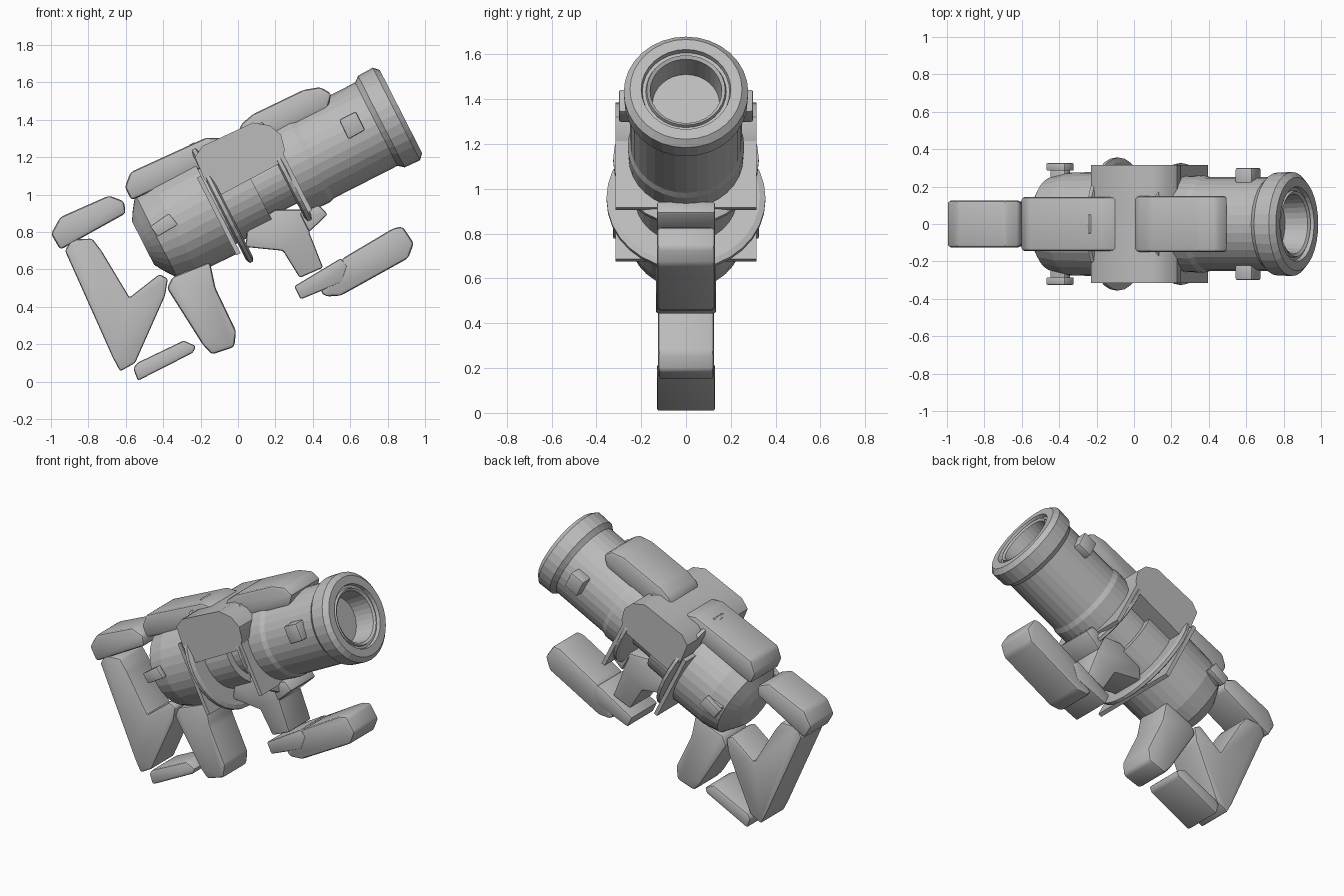
import bpy
import bmesh
import math
from mathutils import Matrix, Vector

default = bpy.data.objects.get("Cube")
if default:
    bpy.data.objects.remove(default, do_unlink=True)

# One grey finish for every part
grey = bpy.data.materials.new("plain_grey")
grey.use_nodes = True
colour = (0.5, 0.5, 0.5, 1)
grey.diffuse_color = colour
grey.node_tree.nodes["Principled BSDF"].inputs["Base Color"].default_value = colour

# The whole body is tilted: its long axis rises towards +x
TILT = Matrix.Translation((0, 0, 1)) @ Matrix.Rotation(math.radians(-27), 4, "Y")


def finish(name, bm, smooth, matrix):
    bmesh.ops.recalc_face_normals(bm, faces=bm.faces)
    mesh = bpy.data.meshes.new(name)
    bm.to_mesh(mesh)
    bm.free()
    mesh.materials.append(grey)
    if smooth:
        mesh.shade_smooth()
        mesh.set_sharp_from_angle(angle=math.radians(35))
    obj = bpy.data.objects.new(name, mesh)
    obj.matrix_world = matrix
    bpy.context.collection.objects.link(obj)
    return obj


def slab(name, outline, near, far, bevel=0.012, matrix=Matrix()):
    """Side outline in x and z, extruded from y=near to y=far, with rounded edges."""
    bm = bmesh.new()
    face = bm.faces.new([bm.verts.new((x, near, z)) for x, z in outline])
    extruded = bmesh.ops.extrude_face_region(bm, geom=[face])["geom"]
    moved = [v for v in extruded if isinstance(v, bmesh.types.BMVert)]
    bmesh.ops.translate(bm, verts=moved, vec=(0, far - near, 0))
    bmesh.ops.recalc_face_normals(bm, faces=bm.faces)
    if bevel:
        bmesh.ops.bevel(bm, geom=bm.edges[:], offset=bevel, offset_type="OFFSET",
                        segments=2, profile=0.5, affect="EDGES", clamp_overlap=True)
    return finish(name, bm, True, matrix)


def centred_slab(name, outline, half_width, bevel=0.012, matrix=Matrix()):
    return slab(name, outline, -half_width, half_width, bevel, matrix)


def side_pair(name, outline, inner, outer, bevel=0.006):
    for side, sign in (("left", 1), ("right", -1)):
        slab(f"{name}_{side}", outline, sign * inner, sign * outer, bevel)


def rectangle(left, right, bottom, top):
    return [(left, bottom), (right, bottom), (right, top), (left, top)]


def lathe(name, profile, sides=32):
    """Profile of distance along the axis and radius, turned around the tilted axis."""
    bm = bmesh.new()
    verts = [bm.verts.new((u, 0, r)) for u, r in profile]
    edges = [bm.edges.new(pair) for pair in zip(verts, verts[1:])]
    bmesh.ops.spin(bm, geom=verts + edges, cent=(0, 0, 0), axis=Vector((1, 0, 0)),
                   angle=math.tau, steps=sides, use_duplicate=False)
    bmesh.ops.remove_doubles(bm, verts=bm.verts, dist=0.0005)
    return finish(name, bm, False, TILT)


# Turned parts along the axis
lathe("rear_body", [(-.57, 0), (-.57, .13), (-.54, .18), (-.49, .25), (-.38, .275),
                    (-.13, .28), (-.13, 0)])
lathe("core_tube", [(-.14, 0), (-.14, .23), (.1, .23), (.1, .185), (.3, .185), (.3, 0)])
lathe("barrel", [(.27, 0), (.27, .255), (.42, .26), (.45, .25), (.83, .25), (.83, 0)])
lathe("muzzle_ring", [(.8, 0), (.83, .25), (.845, .262), (.86, .275), (.95, .278),
                      (.978, .25), (.978, .2), (.955, .195), (.955, .18), (.97, .175),
                      (.96, .16), (.77, .145), (.77, 0)])
lathe("rear_flange", [(-.12, 0), (-.12, .33), (-.11, .355), (-.09, .355), (-.08, .33), (-.08, 0)])
lathe("front_flange", [(.26, 0), (.26, .3), (.27, .325), (.29, .325), (.3, .3), (.3, 0)])

# Housing that straddles the core, with its end plates
centred_slab("housing", [(-.23, 1.2), (-.19, 1.26), (.08, 1.385), (.17, 1.37), (.23, 1.32),
                         (.25, 1.24), (.23, 1.17), (-.09, 1.0), (-.18, 1.08)], .315, 0)
centred_slab("rear_plate", rectangle(-.155, -.13, -.285, .18), .315, 0, TILT)
centred_slab("front_plate", rectangle(.29, .315, -.255, .08), .315, 0, TILT)

# Cushioned top pads
centred_slab("rear_top_pad", [(-.605, 1.04), (-.575, 1.12), (-.17, 1.305), (-.07, 1.3),
                              (-.07, 1.2), (-.57, .97)], .145, .018)
centred_slab("front_top_pad", [(0, 1.33), (.02, 1.38), (.08, 1.43), (.35, 1.56), (.44, 1.575),
                               (.5, 1.54), (.48, 1.46), (.02, 1.24)], .15, .018)
slab("pad_tab", [(-.26, 1.24), (-.24, 1.28), (-.21, 1.27), (-.22, 1.22)], -.05, .05, .003)

# Stock
centred_slab("stock_top", [(-1, .79), (-.95, .88), (-.69, .995), (-.61, .965), (-.6, .9),
                           (-.95, .705)], .125, .018)
centred_slab("stock_frame", [(-.925, .7), (-.89, .76), (-.78, .765), (-.73, .7), (-.58, .45),
                             (-.42, .575), (-.375, .55), (-.39, .46), (-.55, .1), (-.63, .055),
                             (-.67, .13)], .12)
centred_slab("stock_foot", [(-.56, .07), (-.535, .005), (-.24, .155), (-.225, .19),
                            (-.29, .22), (-.54, .1)], .13)

# Handles below the body
centred_slab("rear_grip", [(-.38, .5), (-.35, .56), (-.15, .64), (-.12, .5), (-.01, .27),
                           (-.02, .185), (-.14, .145), (-.19, .2)], .125, .018)
centred_slab("front_grip", [(.04, .72), (.24, .7), (.33, .555), (.455, .61), (.38, .8),
                            (.42, .92), (.2, .92), (.05, .82)], .115)
centred_slab("grip_gusset", [(.33, .9), (.43, .945), (.48, .895), (.38, .8)], .13)
centred_slab("grip_foot", [(.3, .51), (.335, .44), (.555, .53), (.585, .62), (.55, .66)], .135)
centred_slab("lower_pad", [(.44, .48), (.47, .455), (.55, .46), (.91, .66), (.94, .74),
                           (.88, .83), (.83, .82), (.56, .66)], .13, .018)

# Small knobs on both flanks
side_pair("barrel_knob", [(.54, 1.4), (.63, 1.445), (.68, 1.345), (.59, 1.295)], .2, .3, .01)
side_pair("rear_knob_stem", [(-.45, .83), (-.37, .875), (-.34, .84), (-.43, .79)], .2, .3)
side_pair("rear_knob_cap", [(-.47, .83), (-.37, .9), (-.32, .84), (-.43, .775)], .285, .325)
